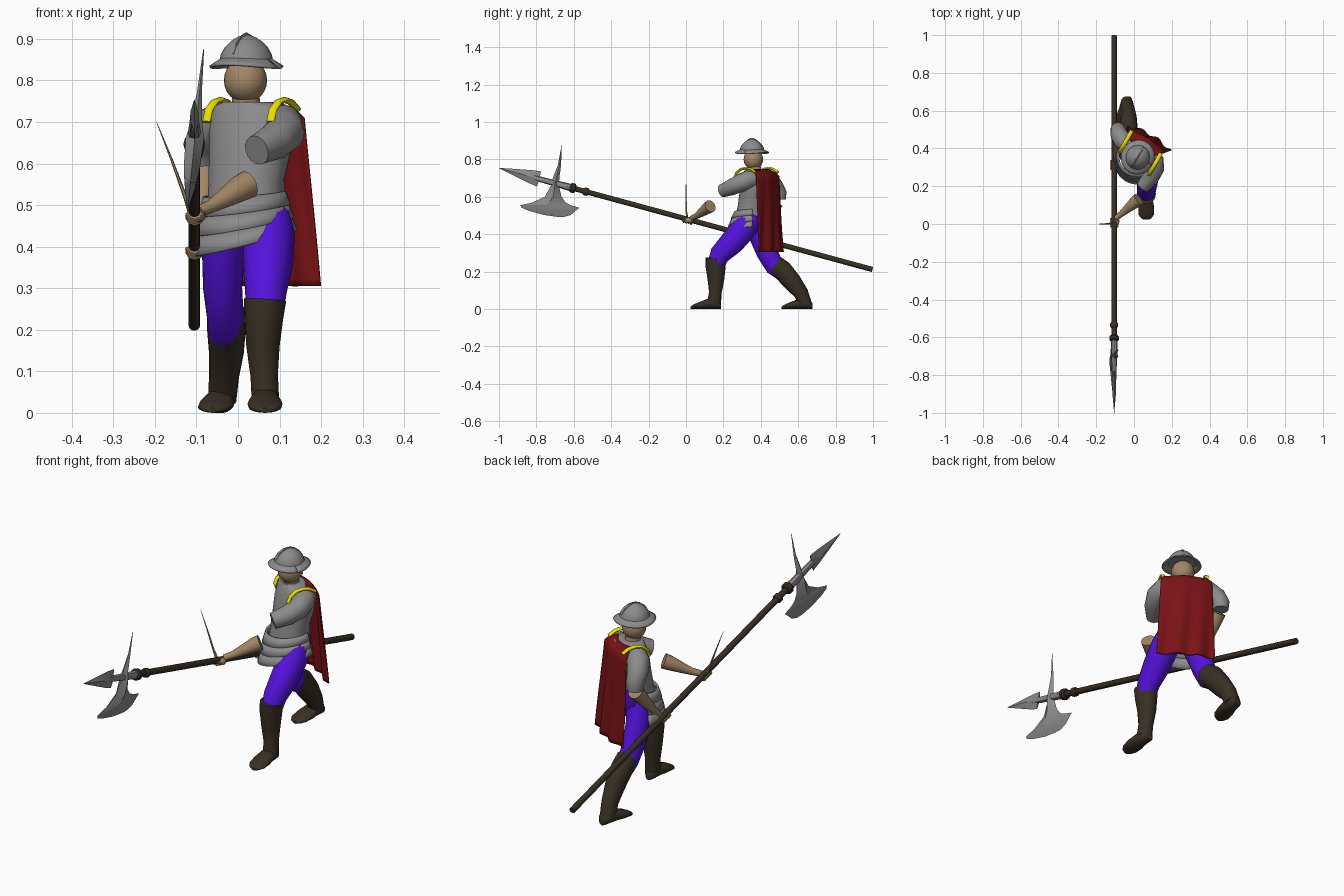
import bpy, bmesh, math
from mathutils import Vector


def material(name, rgb):
    m = bpy.data.materials.new(name)
    m.diffuse_color = (*rgb, 1)
    return m


STEEL = material("grey steel", (0.26, 0.26, 0.26))
SKIN = material("skin tan", (0.36, 0.24, 0.13))
PURPLE = material("purple cloth", (0.09, 0.006, 0.72))
BROWN = material("dark brown", (0.04, 0.029, 0.018))
RED = material("dark red cloth", (0.19, 0.006, 0.008))
YELLOW = material("yellow trim", (0.80, 0.75, 0.0))


def finish(name, bm, mat, angle=40):
    bmesh.ops.recalc_face_normals(bm, faces=bm.faces)
    me = bpy.data.meshes.new(name)
    bm.to_mesh(me)
    bm.free()
    ob = bpy.data.objects.new(name, me)
    bpy.context.collection.objects.link(ob)
    me.materials.append(mat)
    bpy.ops.object.select_all(action='DESELECT')
    ob.select_set(True)
    bpy.context.view_layer.objects.active = ob
    bpy.ops.object.shade_smooth_by_angle(angle=math.radians(angle))
    return ob


def loft(name, mat, stations, n=16, side=(1, 0, 0), normal=None, angle=40):
    """Skin elliptical rings (x, y, z, radius a, radius b) along a path."""
    bm = bmesh.new()
    pts = [Vector(s[:3]) for s in stations]
    rings = []
    for i, s in enumerate(stations):
        t = Vector(normal) if normal else pts[min(i + 1, len(pts) - 1)] - pts[max(i - 1, 0)]
        t.normalize()
        a = Vector(side)
        a = (a - t * a.dot(t)).normalized()
        b = t.cross(a)
        ra, rb = s[3], s[-1]
        rings.append([bm.verts.new(pts[i] + a * ra * math.cos(k * math.tau / n)
                                   + b * rb * math.sin(k * math.tau / n)) for k in range(n)])
    for r, q in zip(rings, rings[1:]):
        for k in range(n):
            bm.faces.new((r[k], r[(k + 1) % n], q[(k + 1) % n], q[k]))
    bm.faces.new(rings[0])
    bm.faces.new(rings[-1])
    return finish(name, bm, mat, angle)


def sheet(name, mat, fn, nu, nv, thick):
    """Thin solid surface from a function of u, v in 0..1."""
    bm = bmesh.new()
    g = [[bm.verts.new(fn(i / nu, j / nv)) for i in range(nu + 1)] for j in range(nv + 1)]
    for j in range(nv):
        for i in range(nu):
            bm.faces.new((g[j][i], g[j][i + 1], g[j + 1][i + 1], g[j + 1][i]))
    ob = finish(name, bm, mat)
    mod = ob.modifiers.new("thickness", 'SOLIDIFY')
    mod.thickness, mod.offset = thick, 0
    return ob


def ball(name, mat, loc, scale, seg=24):
    bm = bmesh.new()
    bmesh.ops.create_uvsphere(bm, u_segments=seg, v_segments=seg // 2, radius=1)
    bmesh.ops.scale(bm, vec=scale, verts=bm.verts)
    bmesh.ops.translate(bm, vec=loc, verts=bm.verts)
    return finish(name, bm, mat)


UP = (0, 0, 1)
TURN = (0.86, -0.5, 0)        # shoulder line of the twisted torso

# Head, neck and helmet
ball("head", SKIN, (0.018, 0.36, 0.80), (0.052, 0.052, 0.054))
loft("neck", SKIN, [(0.02, 0.37, 0.73, 0.035), (0.018, 0.365, 0.77, 0.033)], normal=UP)
hx, hy = 0.02, 0.353
loft("helmet_dome", STEEL, [(hx, hy, z, r, r * 1.04) for z, r in
     ((0.845, 0.064), (0.862, 0.061), (0.88, 0.051), (0.895, 0.036), (0.905, 0.02), (0.91, 0.003))],
     n=24, side=TURN, normal=UP)
loft("helmet_crest", STEEL, [(hx + 0.5 * d, hy + 0.86 * d, z, 0.003, 0.005) for d, z in
     ((-0.06, 0.862), (-0.045, 0.887), (-0.02, 0.905), (0, 0.911), (0.02, 0.905), (0.045, 0.887), (0.06, 0.862))],
     n=6, side=TURN)


def brim(u, v):
    a, r = u * math.tau, 0.055 + 0.037 * v
    x, y = math.cos(a) * r * 0.95, math.sin(a) * r
    return (hx + 0.86 * x + 0.5 * y, hy - 0.5 * x + 0.86 * y,
            0.855 - 0.017 * v - 0.008 * v * math.cos(a) ** 2)


sheet("helmet_brim", STEEL, brim, 32, 3, 0.006)

# Breastplate, collar and shoulder trims
loft("breastplate", STEEL, [
    (0.02, 0.355, 0.50, 0.095, 0.085), (0.02, 0.362, 0.56, 0.095, 0.08),
    (0.028, 0.375, 0.62, 0.102, 0.085), (0.033, 0.382, 0.68, 0.108, 0.085),
    (0.032, 0.384, 0.715, 0.107, 0.074), (0.028, 0.38, 0.738, 0.092, 0.06),
    (0.022, 0.374, 0.748, 0.06, 0.048)], n=24, side=TURN, normal=UP)
for s, label in ((1, "left"), (-1, "right")):
    cx, cy = 0.035 + s * 0.077, 0.38 - s * 0.06
    loft(label + "_shoulder_trim", YELLOW, [(cx + 0.5 * d, cy + 0.86 * d, z, 0.011, 0.007) for d, z in
         ((-0.068, 0.70), (-0.057, 0.728), (-0.03, 0.748), (0, 0.753), (0.03, 0.748), (0.06, 0.73))],
         n=10, side=TURN)


# Layered front skirt plates
for k in range(3):
    def plate(u, v, k=k):
        a = math.radians(-90 - 12 + (u - 0.5) * 205)
        w = (k + v) / 3
        out = 0.004 * v + 0.003
        x = 0.015 + (0.093 + 0.024 * w + out) * math.cos(a)
        y = 0.355 + (0.09 + 0.045 * w + out) * math.sin(a)
        return x, y, 0.525 - 0.12 * w + 0.25 * x * (0.3 + 0.7 * w) + 0.03 * math.sin(a) * 0.2
    sheet("skirt_plate_%d" % (k + 1), STEEL, plate, 24, 2, 0.008)

# Trousers and boots: left leg forward, right leg back
loft("pelvis", PURPLE, [(0.02, 0.37, 0.54, 0.09, 0.075), (0.02, 0.37, 0.47, 0.092, 0.08),
                        (0.02, 0.365, 0.41, 0.06, 0.06)], n=20, side=TURN, normal=UP)
loft("left_trouser_leg", PURPLE, [
    (0.065, 0.36, 0.50, 0.055, 0.06), (0.074, 0.31, 0.43, 0.063, 0.068),
    (0.072, 0.245, 0.355, 0.06, 0.066), (0.067, 0.18, 0.29, 0.05, 0.055), (0.065, 0.16, 0.24, 0.045)])
loft("right_trouser_leg", PURPLE, [
    (-0.02, 0.37, 0.48, 0.058, 0.065), (-0.035, 0.40, 0.39, 0.052, 0.062),
    (-0.037, 0.435, 0.30, 0.047, 0.057), (-0.03, 0.475, 0.225, 0.044, 0.05), (-0.03, 0.53, 0.18, 0.04)])
loft("left_boot_shaft", BROWN, [
    (0.065, 0.16, 0.272, 0.051, 0.056), (0.062, 0.158, 0.23, 0.047, 0.054), (0.06, 0.16, 0.16, 0.04, 0.045),
    (0.063, 0.157, 0.09, 0.033, 0.034), (0.066, 0.15, 0.03, 0.033, 0.037)])
loft("right_boot_shaft", BROWN, [
    (-0.028, 0.475, 0.236, 0.047, 0.053), (-0.028, 0.515, 0.207, 0.047, 0.054), (-0.028, 0.568, 0.145, 0.042, 0.05),
    (-0.034, 0.615, 0.085, 0.036, 0.04), (-0.038, 0.637, 0.03, 0.034, 0.035)])
for label, x, heel, splay in (("left", 0.065, 0.188, 0.0), ("right", -0.035, 0.676, -0.025)):
    loft(label + "_foot", BROWN, [(x + splay * d / 0.16, heel - d, h, w, h) for d, w, h in
         ((0, 0.014, 0.016), (0.015, 0.028, 0.026), (0.06, 0.034, 0.03), (0.1, 0.042, 0.022),
          (0.14, 0.04, 0.014), (0.158, 0.026, 0.009), (0.165, 0.012, 0.006))], normal=(0, -1, 0))

# Sleeves and forearms with flared cuffs
loft("left_sleeve", STEEL, [(0.085, 0.375, 0.695, 0.045), (0.108, 0.335, 0.692, 0.05), (0.112, 0.295, 0.675, 0.049),
                            (0.088, 0.245, 0.652, 0.044), (0.045, 0.195, 0.632, 0.036)], side=UP)
loft("right_sleeve", STEEL, [(-0.03, 0.41, 0.71, 0.04), (-0.06, 0.44, 0.69, 0.05), (-0.08, 0.475, 0.655, 0.046),
                             (-0.085, 0.50, 0.615, 0.04), (-0.085, 0.50, 0.585, 0.034)])
loft("left_forearm", SKIN, [(0.025, 0.13, 0.55, 0.034), (0.005, 0.115, 0.54, 0.032), (-0.03, 0.085, 0.518, 0.024),
                            (-0.065, 0.055, 0.497, 0.016), (-0.095, 0.03, 0.485, 0.014)], side=UP)
loft("right_forearm", SKIN, [(-0.08, 0.49, 0.572, 0.034), (-0.082, 0.465, 0.545, 0.032), (-0.087, 0.42, 0.495, 0.025),
                             (-0.09, 0.37, 0.44, 0.017), (-0.095, 0.335, 0.405, 0.015)])


def shaft_z(y):
    return 0.482 - 0.2716 * y


# Hands gripping the shaft, with curled fingers and a stray pointed thumb
for label, y0 in (("left", 0.015), ("right", 0.32)):
    ball(label + "_palm", SKIN, (-0.095, y0, shaft_z(y0) - 0.004), (0.018, 0.028, 0.015), 12)
    for k in range(4):
        y = y0 + 0.012 - 0.013 * k
        loft("%s_finger_%d" % (label, k + 1), SKIN, [(-0.104 + 0.019 * math.cos(a), y, shaft_z(y) + 0.019 * math.sin(a), 0.006)
             for a in (math.radians(d) for d in (-10, -50, -90, -130, -170))], n=6, side=(0, 1, 0))
loft("left_thumb_spike", SKIN, [(-0.108, 0.01, 0.465, 0.008), (-0.127, 0.002, 0.52, 0.005),
                                (-0.16, 0, 0.61, 0.003), (-0.196, 0, 0.70, 0.0006)], n=6)


# Cape hanging behind the twisted shoulders
def cape(u, v):
    top = min(1, v / 0.06)
    a = Vector((0.10, 0.36, 0)).lerp(Vector((0.155, 0.375, 0)), top) + Vector((0.04, 0.01, 0)) * v
    b = Vector((-0.02, 0.44, 0)).lerp(Vector((-0.035, 0.495, 0)), top) + Vector((0, 0.025, 0)) * v
    p = a.lerp(b, u)
    bulge = 0.02 * math.sin(math.pi * u) + 0.008 * v * math.sin(u * 17 + v * 2)
    p += Vector((0.5, 0.86, 0)) * bulge
    p.z = 0.745 - 0.44 * v
    return p


sheet("cape", RED, cape, 28, 24, 0.006)


# Polearm: shaft, collars, spear point and axe blade
def on_shaft(*rows):
    return [(-0.105, y, shaft_z(y), a, b) for y, a, b in rows]


loft("polearm_shaft", BROWN, on_shaft((0.997, 0.014, 0.014), (-0.64, 0.014, 0.014)), n=12)
for k, (y, r) in enumerate(((-0.535, 0.021), (-0.605, 0.026))):
    loft("shaft_collar_%d" % (k + 1), BROWN, on_shaft(
        (y + 0.015, r * 0.75, r * 0.75), (y + 0.008, r, r), (y - 0.008, r, r), (y - 0.015, r * 0.75, r * 0.75)), n=12)
loft("spear_socket", STEEL, on_shaft((-0.61, 0.018, 0.02), (-0.72, 0.015, 0.016), (-0.85, 0.01, 0.013)), n=8)
loft("spear_point", STEEL, on_shaft((-0.785, 0.007, 0.042), (-0.83, 0.011, 0.036),
                                    (-0.90, 0.009, 0.022), (-1.0, 0.0005, 0.001)), n=4, angle=10)
axe = ((0.874, -0.666, -0.664, 0.001), (0.77, -0.685, -0.668, 0.006), (0.70, -0.712, -0.677, 0.014),
       (0.66, -0.722, -0.68, 0.022), (0.60, -0.755, -0.665, 0.02), (0.57, -0.82, -0.645, 0.017),
       (0.555, -0.885, -0.615, 0.014), (0.541, -0.878, -0.57, 0.012), (0.525, -0.84, -0.59, 0.009),
       (0.503, -0.76, -0.615, 0.004), (0.493, -0.69, -0.65, 0.001))
loft("axe_blade", STEEL, [(-0.104 + 0.1 * (z - 0.66), (l + r) / 2, z, t, (r - l) / 2) for z, l, r, t in axe],
     n=4, normal=UP, angle=20)
